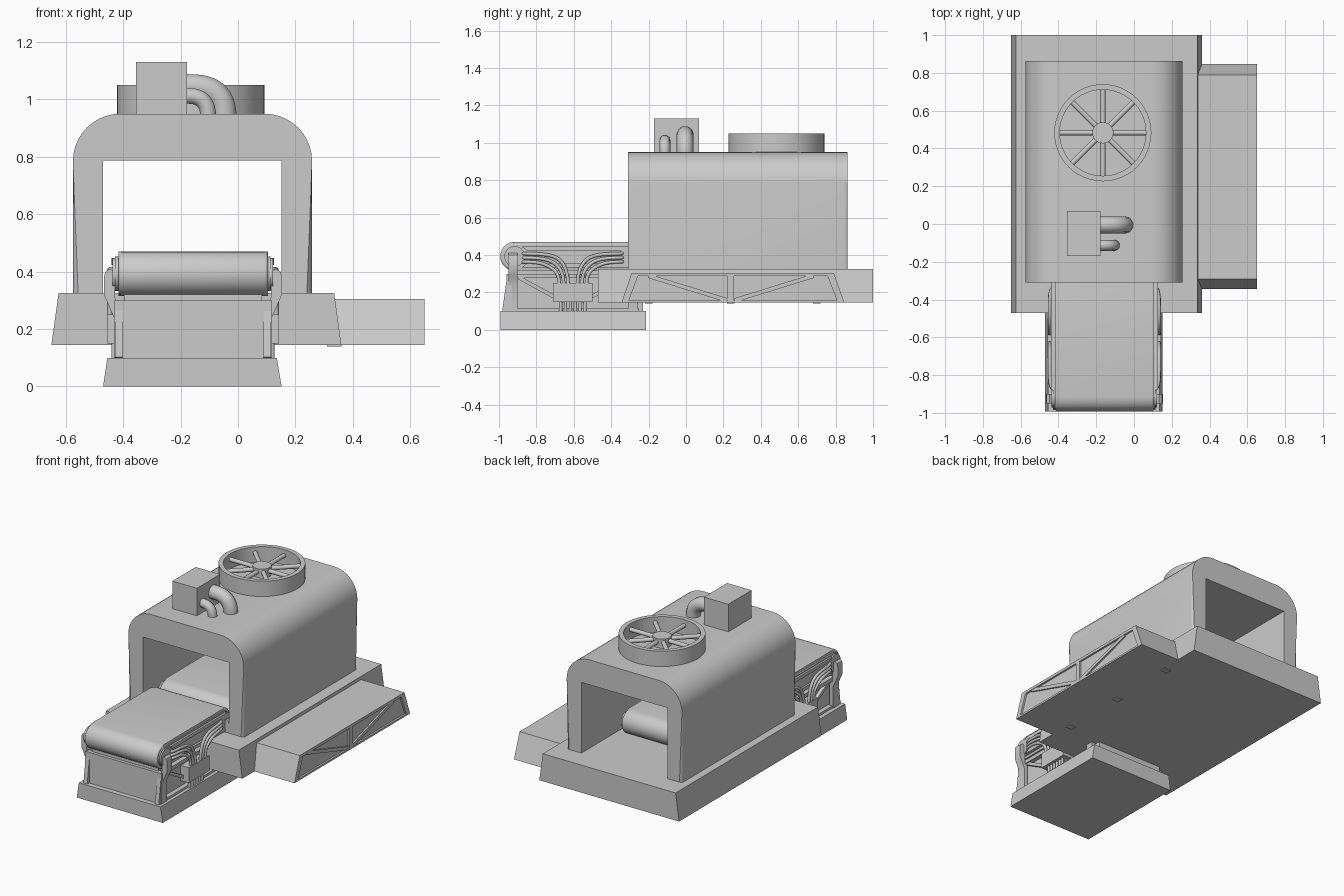
import bpy, bmesh, math
from mathutils import Vector

if "Cube" in bpy.data.objects:
    bpy.data.objects.remove(bpy.data.objects["Cube"])

CX = -0.157  # centre line of the hood and conveyor


def finish(name, bm, smooth=True):
    bmesh.ops.recalc_face_normals(bm, faces=bm.faces)
    me = bpy.data.meshes.new(name)
    bm.to_mesh(me)
    bm.free()
    ob = bpy.data.objects.new(name, me)
    bpy.context.collection.objects.link(ob)
    if smooth:
        bpy.ops.object.select_all(action='DESELECT')
        ob.select_set(True)
        bpy.context.view_layer.objects.active = ob
        bpy.ops.object.shade_smooth_by_angle(angle=math.radians(35))
    return ob


def prism_bm(pts, axis, a, b):
    """Extrude a closed profile along x (pts = y,z), y (x,z) or z (x,y)."""
    put = {'x': lambda p, t: (t, p[0], p[1]),
           'y': lambda p, t: (p[0], t, p[1]),
           'z': lambda p, t: (p[0], p[1], t)}[axis]
    bm = bmesh.new()
    lo = [bm.verts.new(put(p, a)) for p in pts]
    hi = [bm.verts.new(put(p, b)) for p in pts]
    bm.faces.new(lo)
    bm.faces.new(hi)
    n = len(pts)
    for i in range(n):
        bm.faces.new((lo[i], lo[(i + 1) % n], hi[(i + 1) % n], hi[i]))
    return bm


def prism(name, pts, axis, a, b):
    return finish(name, prism_bm(pts, axis, a, b))


def box(name, x0, x1, y0, y1, z0, z1):
    return prism(name, [(x0, y0), (x1, y0), (x1, y1), (x0, y1)], 'z', z0, z1)


def bar(name, p, q, w, x0, x1):
    """Flat strut from p to q in the side plane."""
    p, q = Vector(p), Vector(q)
    d = (q - p).normalized() * w / 2
    n = Vector((-d.y, d.x))
    return prism(name, [p + n, q + n, q - n, p - n], 'x', x0, x1)


def arc(cx, cz, r, a0, a1, n):
    return [(cx + r * math.cos(math.radians(a0 + (a1 - a0) * i / n)),
             cz + r * math.sin(math.radians(a0 + (a1 - a0) * i / n))) for i in range(n + 1)]


def tube(name, pts, r):
    cu = bpy.data.curves.new(name, 'CURVE')
    cu.dimensions = '3D'
    cu.bevel_depth = r
    cu.bevel_resolution = 3
    cu.use_fill_caps = True
    sp = cu.splines.new('NURBS')
    sp.points.add(len(pts) - 1)
    for p, co in zip(sp.points, pts):
        p.co = (*co, 1)
    sp.order_u = min(4, len(pts))
    sp.use_endpoint_u = True
    sp.resolution_u = 6
    ob = bpy.data.objects.new(name, cu)
    bpy.context.collection.objects.link(ob)
    bpy.ops.object.select_all(action='DESELECT')
    ob.select_set(True)
    bpy.context.view_layer.objects.active = ob
    bpy.ops.object.convert(target='MESH')
    bpy.ops.object.shade_smooth_by_angle(angle=math.radians(50))


# Main platform with sloping long sides
prism("platform", [(-0.65, 0.145), (0.36, 0.145), (0.335, 0.325), (-0.625, 0.325)], 'y', -0.47, 1.0)

# Tunnel hood: rounded arch with softened outer rims
R = 0.165
outer = [(0.258, 0.325)] + arc(0.258 - R, 0.95 - R, R, 0, 90, 10) \
    + arc(-0.575 + R, 0.95 - R, R, 90, 180, 10) + [(-0.575, 0.325)]
inner = [(-0.47, 0.325), (-0.47, 0.787), (0.152, 0.787), (0.152, 0.325)]
bm = prism_bm(outer + inner, 'y', -0.31, 0.863)
is_out = lambda v: v.co.x < -0.5 or v.co.x > 0.2 or v.co.z > 0.8
rim = [e for e in bm.edges if all(is_out(v) for v in e.verts)
       and abs(e.verts[0].co.y - e.verts[1].co.y) < 1e-4]
bmesh.ops.bevel(bm, geom=rim, offset=0.018, segments=3, profile=0.5, affect='EDGES')
finish("tunnel_hood", bm)

# Roof fan: ring, hub and spokes
FX, FY = -0.165, 0.483
ring = bmesh.new()
loops = []
for r, z in ((0.257, 0.945), (0.257, 1.05), (0.228, 1.05), (0.228, 0.945)):
    loops.append([ring.verts.new((FX + r * math.cos(2 * math.pi * i / 48),
                                  FY + r * math.sin(2 * math.pi * i / 48), z)) for i in range(48)])
for k in range(4):
    a, b = loops[k], loops[(k + 1) % 4]
    for i in range(48):
        ring.faces.new((a[i], a[(i + 1) % 48], b[(i + 1) % 48], b[i]))
finish("fan_ring", ring)
prism("fan_hub", arc(FX, FY, 0.056, 0, 348.75, 31), 'z', 0.975, 1.035)
for i in range(8):
    a = math.pi * i / 4
    c, s = math.cos(a), math.sin(a)
    tube("fan_spoke", [(FX + 0.04 * c, FY + 0.04 * s, 1.012), (FX + 0.235 * c, FY + 0.235 * s, 1.012)], 0.014)

# Roof control box and its two bent pipes
box("roof_box", -0.355, -0.178, -0.17, 0.07, 0.945, 1.13)
for y, r, z, x in ((-0.005, 0.045, 1.045, -0.048), (-0.113, 0.029, 1.013, -0.104)):
    x0, z0 = -0.19, 0.94
    tube("roof_pipe", [(x0, y, z), (x0 + (x - x0) * 0.35, y, z), (x - (x - x0) * 0.25, y, z - 0.005),
                       (x, y, z0 + (z - z0) * 0.45), (x, y, z0)], r)

# Side cabinet with a raised truss on its outer face
cab = [(-0.345, 0.145), (0.847, 0.145), (0.79, 0.305), (-0.29, 0.305)]
prism("side_cabinet", cab, 'x', 0.33, 0.638)
X0, X1 = 0.63, 0.65
prism("cabinet_top_rail", [(-0.297, 0.287), (0.797, 0.287), (0.79, 0.305), (-0.29, 0.305)], 'x', X0, X1)
prism("cabinet_bottom_rail", [(-0.345, 0.145), (0.847, 0.145), (0.843, 0.157), (-0.341, 0.157)], 'x', X0, X1)
prism("cabinet_front_rail", [(-0.345, 0.145), (-0.31, 0.145), (-0.25, 0.305), (-0.29, 0.305)], 'x', X0, X1)
prism("cabinet_back_rail", [(0.847, 0.145), (0.812, 0.145), (0.75, 0.305), (0.79, 0.305)], 'x', X0, X1)
bar("cabinet_post", (0.24, 0.15), (0.24, 0.3), 0.034, X0, X1)
for s in (-1, 1):
    bar("cabinet_brace", (0.24 + s * 0.02, 0.158), (0.24 + s * 0.44, 0.288), 0.022, X0, X1 - 0.002)
for y in (-0.2, 0.24, 0.7):
    box("cabinet_clip", 0.31, 0.36, y - 0.02, y + 0.02, 0.14, 0.155)

# Conveyor foot, body and front plate
prism("conveyor_foot", [(-0.47, 0), (0.152, 0), (0.135, 0.1), (-0.455, 0.1)], 'y', -0.993, -0.213)
box("conveyor_body", CX - 0.24, CX + 0.24, -0.94, -0.23, 0.1, 0.33)
box("conveyor_front_plate", CX - 0.275, CX + 0.275, -0.96, -0.93, 0.095, 0.3)


def belt(name, y0, y1):
    """Rounded belt loop with softened edges and a slimmer side frame."""
    r, z = 0.077, 0.393
    def loop(rr):
        return arc(y1 - r, z, rr, -90, 90, 14) + arc(y0 + r, z, rr, 90, 270, 14)
    b = prism_bm(loop(r), 'x', -0.417, 0.105)
    e = [e for e in b.edges if abs(e.verts[0].co.x - e.verts[1].co.x) < 1e-5]
    bmesh.ops.bevel(b, geom=e, offset=0.012, segments=3, profile=0.5, affect='EDGES')
    finish(name, b)
    prism(name + "_side_frame", loop(0.06), 'x', -0.428, 0.113)
    for yy in (y0 + r, y1 - r):
        prism(name + "_roller_cap", arc(yy, z, 0.055, 0, 345, 23), 'x', -0.437, 0.122)


# Two belts, one outside and one inside the tunnel
belt("front_belt", -0.993, -0.225)
belt("tunnel_belt", -0.225, 0.52)

# Details repeated on both flanks of the front conveyor
for s in (-1, 1):
    X = lambda o: CX + s * o
    # flared roller brackets
    prof = [(X(o), z) for o, z in ((0.25, 0.1), (0.275, 0.1), (0.275, 0.24), (0.297, 0.29), (0.31, 0.32),
                                   (0.31, 0.38), (0.305, 0.4), (0.29, 0.41), (0.272, 0.4), (0.272, 0.31), (0.25, 0.26))]
    prism("front_bracket", prof, 'y', -0.95, -0.9)
    prism("rear_bracket", prof, 'y', -0.31, -0.26)
    bar("bracket_gusset", (-0.965, 0.1), (-0.94, 0.28), 0.035, X(0.245), X(0.272))
    # belt side rails
    for z0, z1 in ((0.447, 0.424), (0.333, 0.356)):
        prism("belt_rail", [(-0.88, z0), (-0.3, z0), (-0.33, z1), (-0.85, z1)], 'x', X(0.26), X(0.283))
    # body truss
    bar("body_rail", (-0.92, 0.288), (-0.25, 0.288), 0.024, X(0.235), X(0.27))
    bar("body_sill", (-0.92, 0.107), (-0.25, 0.107), 0.016, X(0.235), X(0.27))
    for d in (-1, 1):
        bar("body_brace", (-0.605 + d * 0.29, 0.28), (-0.605 + d * 0.05, 0.15), 0.02, X(0.235), X(0.262))
    # junction box with feed pipes and fanned hoses
    box("junction_box", X(0.235), X(0.3), -0.71, -0.5, 0.15, 0.25)
    for i in range(6):
        y = -0.67 + i * 0.026
        tube("feed_pipe", [(X(0.275), y, 0.095), (X(0.275), y, 0.16)], 0.009)
    for d in (-1, 1):
        for i in range(3):
            y = -0.605 + d * (0.025 + 0.024 * i)
            ye = -0.605 + d * 0.265
            ze = 0.408 - 0.022 * i
            o = 0.29
            tube("hose", [(X(o), y, 0.24), (X(o), y, 0.29), (X(o), y + d * 0.025, ze - 0.04),
                          (X(o), y + d * 0.09, ze - 0.005), (X(o), ye - d * 0.03, ze),
                          (X(o - 0.01), ye, ze), (X(0.265), ye + d * 0.004, ze)], 0.0095)
